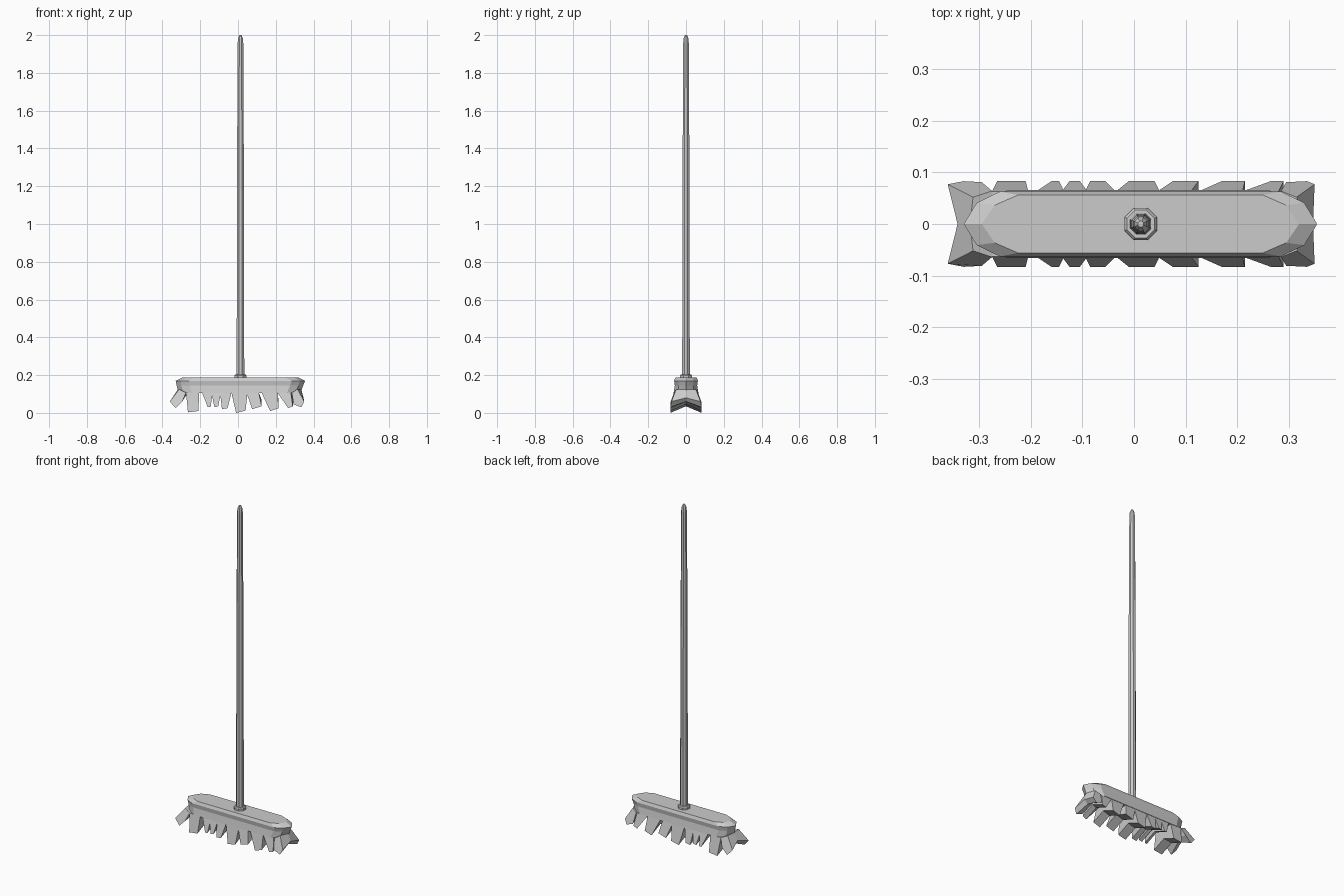
import bpy
from math import cos, sin, pi

if "Cube" in bpy.data.objects:
    bpy.data.objects.remove(bpy.data.objects["Cube"])


def make(name, verts, faces):
    me = bpy.data.meshes.new(name)
    me.from_pydata(verts, [], faces)
    me.validate()
    import bmesh
    bm = bmesh.new()
    bm.from_mesh(me)
    bmesh.ops.recalc_face_normals(bm, faces=bm.faces)
    bm.to_mesh(me)
    bm.free()
    ob = bpy.data.objects.new(name, me)
    bpy.context.collection.objects.link(ob)
    return ob


def loft(name, rings):
    n = len(rings[0])
    verts = [v for r in rings for v in r]
    faces = [list(range(n)), list(range(len(verts) - n, len(verts)))]
    for k in range(len(rings) - 1):
        for i in range(n):
            j = (i + 1) % n
            faces.append([k*n + i, k*n + j, k*n + n + j, k*n + n + i])
    return make(name, verts, faces)


def octagon(r, z, cx=0.013):
    return [(cx + r*cos(pi/8 + i*pi/4), r*sin(pi/8 + i*pi/4), z) for i in range(8)]


def outline(left, right, hy, z):
    # long block outline with faceted rounded ends
    end = [(0.07, 1.0), (0.025, 0.65), (0.0, 0.0)]
    half = [(right - d, hy*s) for d, s in end[::-1]] + [(left + d, hy*s) for d, s in end]
    back = [(x, -y) for x, y in half[::-1]][1:-1]
    return [(x, y, z) for x, y in half + back]


# Tapered handle with a rounded tip, and its socket
loft("handle", [octagon(r, z) for r, z in
     [(0.022, 0.18), (0.021, 0.6), (0.019, 1.4), (0.016, 1.96), (0.013, 1.985), (0.006, 2.0)]])
loft("handle_socket", [octagon(0.034, 0.18), octagon(0.034, 0.198), octagon(0.029, 0.204)])

# Brush head block
loft("brush_head", [outline(l, r, hy, z) for l, r, hy, z in
     [(-0.295, 0.32, 0.056, 0.187), (-0.33, 0.355, 0.063, 0.17),
      (-0.325, 0.345, 0.059, 0.145), (-0.315, 0.33, 0.066, 0.105)]])

# Bristle clumps: top x range, then the two lower corners (x, z)
clumps = [
    (-0.275, -0.205, (-0.265, 0.003), (-0.21, 0.01)),
    (-0.19, -0.135, (-0.16, 0.03), (-0.145, 0.03)),
    (-0.14, -0.09, (-0.125, 0.03), (-0.105, 0.035)),
    (-0.095, -0.035, (-0.085, 0.02), (-0.055, 0.025)),
    (-0.035, 0.05, (-0.01, 0.0), (0.04, 0.012)),
    (0.045, 0.11, (0.075, 0.02), (0.125, 0.035)),
    (0.125, 0.21, (0.17, 0.01), (0.215, 0.025)),
    (0.21, 0.28, (0.265, 0.025), (0.29, 0.035)),
]
for i, (x0, x1, (xa, za), (xb, zb)) in enumerate(clumps):
    rings = []
    for s in (-1, 0, 1):
        lift = 0.035 if s == 0 else 0
        rings.append([(x0, s*0.063, 0.107), (x1, s*0.063, 0.107),
                      (xb, s*0.083, zb + lift), (xa, s*0.083, za + lift)])
    loft(f"bristle_clump_{i + 1}", rings)

# Flared end clumps: x-z profile at the sides and at the middle
ends = {
    "left": ([(-0.312, 0.125), (-0.275, 0.107), (-0.295, 0.06), (-0.33, 0.025), (-0.361, 0.06)],
             [(-0.318, 0.125), (-0.265, 0.107), (-0.285, 0.08), (-0.31, 0.06), (-0.342, 0.085)]),
    "right": ([(0.315, 0.125), (0.285, 0.107), (0.295, 0.045), (0.335, 0.03), (0.35, 0.06)],
              [(0.335, 0.125), (0.28, 0.107), (0.29, 0.08), (0.325, 0.06), (0.347, 0.08)]),
}
for side, (outer, mid) in ends.items():
    rings = []
    for s, prof in ((-1, outer), (0, mid), (1, outer)):
        hy = [0.052, 0.064, 0.081, 0.083, 0.077]
        rings.append([(x, s*h, z) for (x, z), h in zip(prof, hy)])
    loft(f"{side}_end_bristles", rings)
